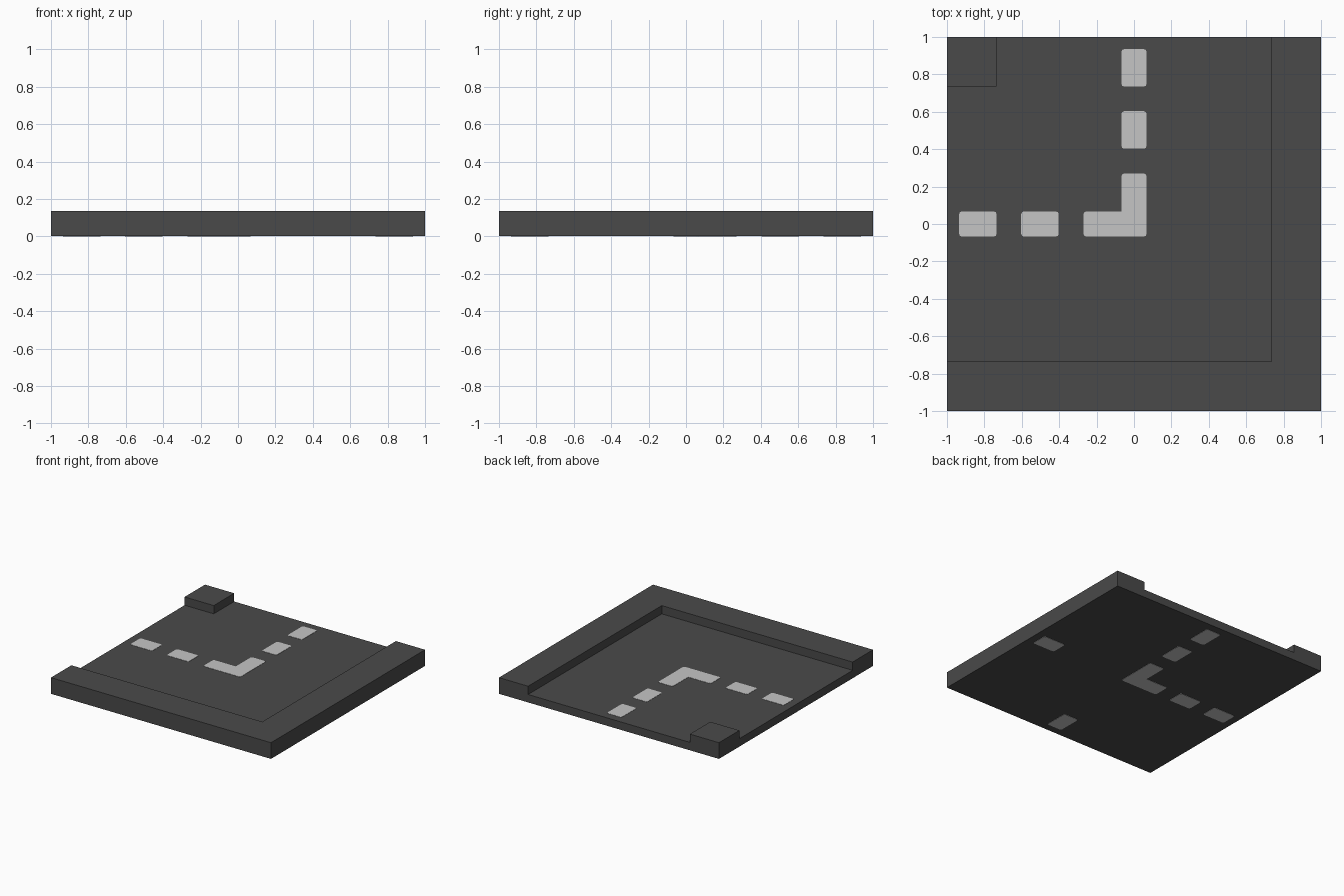
import bpy
import bmesh

if "Cube" in bpy.data.objects:
    bpy.data.objects.remove(bpy.data.objects["Cube"])

PROUD = 0.002      # how far the paint stands out of the road
BED = 0.069        # height of the road surface
TOP = 0.135        # height of the kerb and corner block
KERB = 0.735       # inner edge of the kerb


def make_material(name, value):
    mat = bpy.data.materials.new(name)
    mat.use_nodes = True
    colour = (value, value, value, 1)
    mat.diffuse_color = colour
    mat.node_tree.nodes["Principled BSDF"].inputs["Base Color"].default_value = colour
    return mat


asphalt = make_material("dark grey asphalt", 0.068)
paint = make_material("light grey paint", 0.56)


def prism(name, outline, z0, z1, mat, radius=0.0):
    """Extrude a flat outline from z0 to z1, rounding its outer corners."""
    bm = bmesh.new()
    face = bm.faces.new([bm.verts.new((x, y, z0)) for x, y in outline])
    new = bmesh.ops.extrude_face_region(bm, geom=[face], use_keep_orig=True)["geom"]
    for v in new:
        if isinstance(v, bmesh.types.BMVert):
            v.co.z = z1
    bmesh.ops.recalc_face_normals(bm, faces=bm.faces)
    if radius:
        corners = [e for e in bm.edges if e.is_convex
                   and abs(e.verts[0].co.z - e.verts[1].co.z) > 0.01]
        bmesh.ops.bevel(bm, geom=corners, offset=radius, segments=2,
                        profile=0.5, affect='EDGES')
    mesh = bpy.data.meshes.new(name)
    bm.to_mesh(mesh)
    bm.free()
    mesh.materials.append(mat)
    obj = bpy.data.objects.new(name, mesh)
    bpy.context.collection.objects.link(obj)
    return obj


def rectangle(cx, cy, hx, hy):
    return [(cx - hx, cy - hy), (cx + hx, cy - hy), (cx + hx, cy + hy), (cx - hx, cy + hy)]


# Tile: a solid block with the sunken road bed cut out of it,
# leaving an L-shaped kerb and one corner block
tile = prism("road_tile", rectangle(0, 0, 1, 1), PROUD, TOP, asphalt)
cutter = prism("road_bed_cutter",
               [(-1.2, -KERB), (KERB, -KERB), (KERB, 1.2),
                (-KERB, 1.2), (-KERB, KERB), (-1.2, KERB)],
               BED - PROUD, TOP + 0.2, asphalt)
cutter.hide_render = True
cut = tile.modifiers.new("sunken road", 'BOOLEAN')
cut.operation = 'DIFFERENCE'
cut.solver = 'EXACT'
cut.object = cutter
bpy.context.view_layer.objects.active = tile
bpy.ops.object.modifier_apply(modifier=cut.name)
bpy.data.objects.remove(cutter)

# Centre line: dashes on both legs of the bend, set right through the bed;
# the ones on the kerb sides show only underneath
W, L = 0.067, 0.1
for name, x, y in [("back_outer_dash", 0, 0.835), ("back_inner_dash", 0, 0.503),
                   ("right_outer_dash", -0.835, 0), ("right_inner_dash", -0.503, 0),
                   ("left_under_dash", 0.835, 0), ("front_under_dash", 0, -0.835)]:
    half = (W, L) if x == 0 else (L, W)
    prism(name, rectangle(x, y, *half), 0, BED, paint, 0.014)

# Bend of the centre line
prism("corner_dash", [(-0.27, -W), (W, -W), (W, 0.27), (-W, 0.27), (-W, W), (-0.27, W)],
      0, BED, paint, 0.014)
